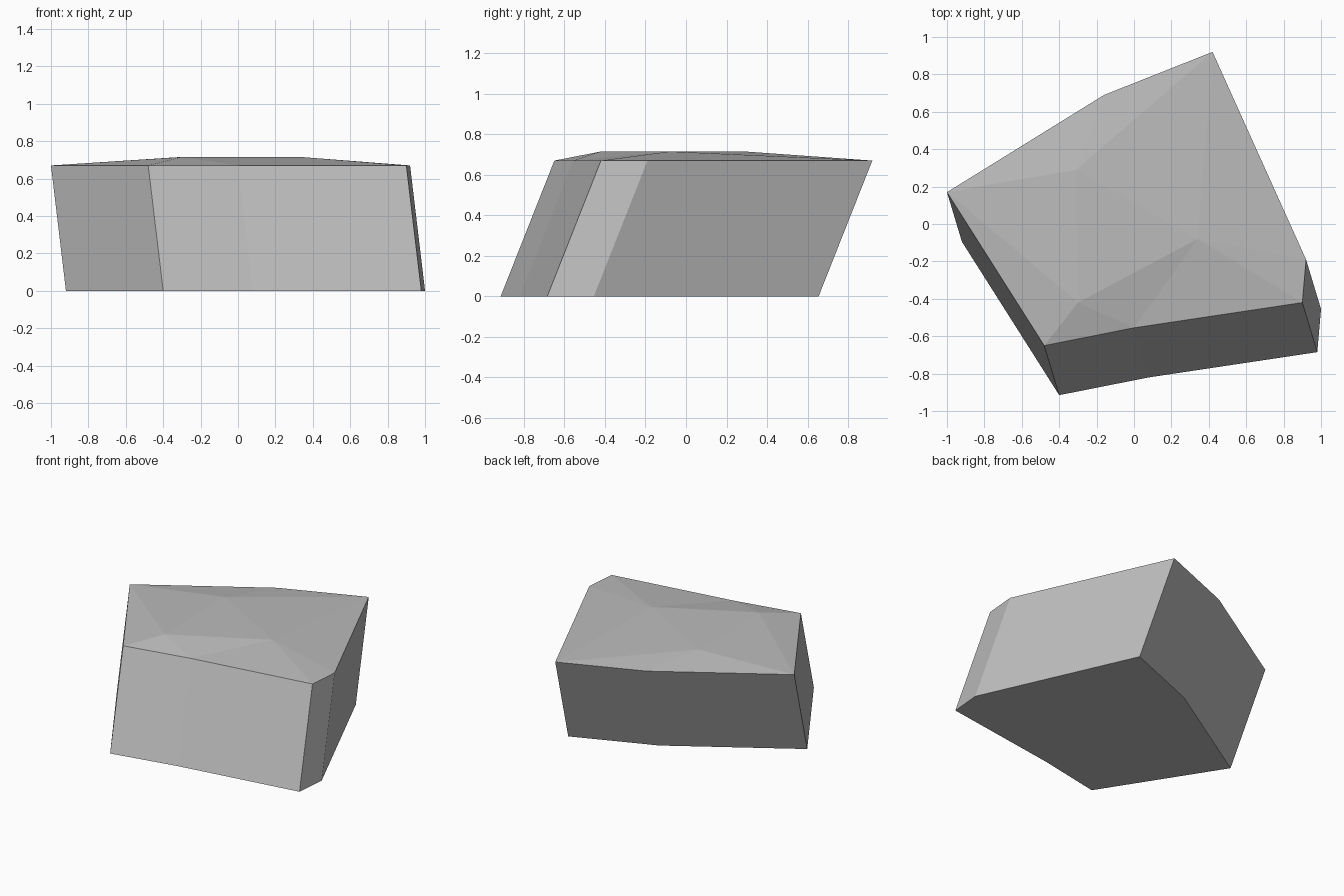
import bpy
import bmesh
from mathutils import Vector

cube = bpy.data.objects.get("Cube")
if cube:
    bpy.data.objects.remove(cube, do_unlink=True)

# Stone colour
stone = bpy.data.materials.new("stone grey")
stone.use_nodes = True
colour = (0.5, 0.5, 0.5, 1.0)
stone.diffuse_color = colour
stone.node_tree.nodes["Principled BSDF"].inputs["Base Color"].default_value = colour

# Outline of the upper rim, and the lean from rim to base
RIM_Z = 0.67
LEAN = Vector((0.08, -0.265, -RIM_Z))
outline = {
    "left": (-1.0, 0.17),
    "front": (-0.48, -0.65),
    "front_mid": (0.0, -0.555),
    "right_front": (0.90, -0.42),
    "right": (0.92, -0.19),
    "back": (0.42, 0.92),
    "back_mid": (-0.16, 0.69),
}
# Raised points of the worn top
crown = {"peak_back": (-0.31, 0.29), "peak_front": (-0.30, -0.42), "peak_right": (0.34, -0.08)}

bm = bmesh.new()
top = {name: bm.verts.new((x, y, RIM_Z)) for name, (x, y) in outline.items()}
base = [bm.verts.new(v.co + LEAN) for v in top.values()]
rim = list(top.values())
top.update({name: bm.verts.new((x, y, 0.715)) for name, (x, y) in crown.items()})

# Base and leaning sides
bm.faces.new(reversed(base))
for i in range(len(rim)):
    j = (i + 1) % len(rim)
    bm.faces.new((base[i], base[j], rim[j], rim[i]))

# Faceted top
for facet in (
    "peak_back peak_front peak_right",
    "left front peak_front",
    "left peak_front peak_back",
    "front front_mid peak_front",
    "front_mid peak_right peak_front",
    "front_mid right_front peak_right",
    "right_front right peak_right",
    "right back peak_right",
    "back peak_back peak_right",
    "back back_mid peak_back",
    "back_mid left peak_back",
):
    bm.faces.new([top[name] for name in facet.split()])

bmesh.ops.recalc_face_normals(bm, faces=bm.faces)
mesh = bpy.data.meshes.new("rock")
bm.to_mesh(mesh)
bm.free()
mesh.materials.append(stone)
rock = bpy.data.objects.new("rock", mesh)
bpy.context.collection.objects.link(rock)
